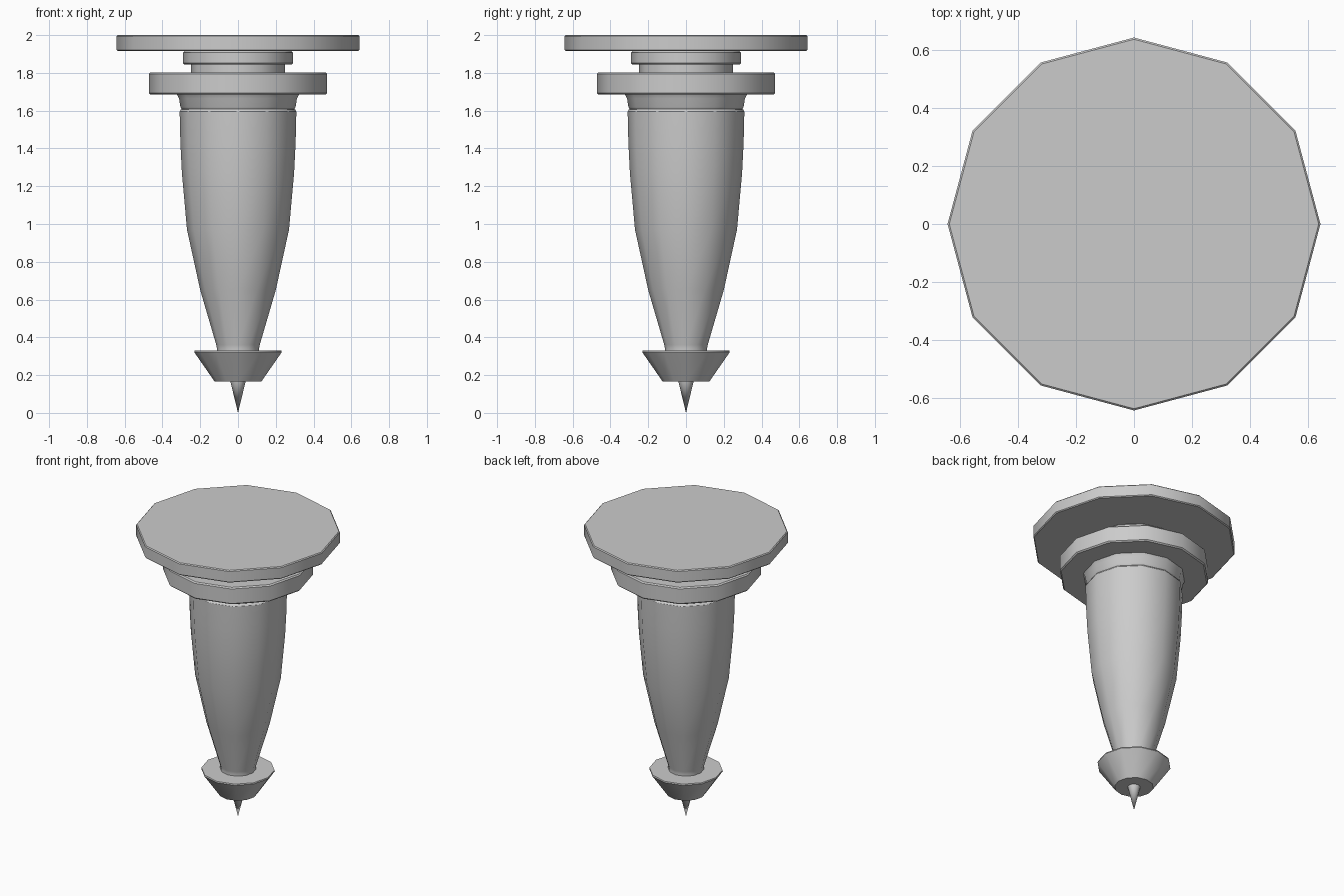
import bpy, bmesh, math

if "Cube" in bpy.data.objects:
    bpy.data.objects.remove(bpy.data.objects["Cube"])

SIDES = 12


def lathe(name, profile):
    """Spin (radius, z) points, listed bottom to top, into a 12-sided shell."""
    bm = bmesh.new()
    rings = []
    for r, z in profile:
        n = SIDES if r > 0 else 1
        rings.append([bm.verts.new((r * math.cos(i * math.tau / SIDES),
                                    r * math.sin(i * math.tau / SIDES), z))
                      for i in range(n)])
    for a, b in zip(rings, rings[1:]):
        for i in range(SIDES):
            j = (i + 1) % SIDES
            if len(a) == 1:
                bm.faces.new((a[0], b[j], b[i]))
            elif len(b) == 1:
                bm.faces.new((a[i], a[j], b[0]))
            else:
                bm.faces.new((a[i], a[j], b[j], b[i]))
    mesh = bpy.data.meshes.new(name)
    bm.to_mesh(mesh)
    bm.free()
    obj = bpy.data.objects.new(name, mesh)
    bpy.context.collection.objects.link(obj)
    bpy.ops.object.select_all(action='DESELECT')
    obj.select_set(True)
    bpy.context.view_layer.objects.active = obj
    bpy.ops.object.shade_smooth_by_angle(angle=math.radians(31))
    return obj


def disc(name, r, z0, z1, r_below, r_above, b=0.008):
    """Flat ring with a small bevel, open where it meets its neighbours."""
    return lathe(name, [(r_below, z0), (r - b, z0), (r, z0 + b),
                        (r, z1 - b), (r - b, z1), (r_above, z1)])


# Needle point
lathe("tip", [(0, 0), (0.04, 0.165)])

# Flared foot cup
lathe("foot", [(0.04, 0.165), (0.123, 0.165), (0.232, 0.322),
               (0.23, 0.33), (0.112, 0.33)])

# Tapered body with a thin neck at its base
lathe("body", [(0.112, 0.33), (0.112, 0.345), (0.115, 0.36), (0.2, 0.65),
               (0.27, 0.97), (0.297, 1.27), (0.305, 1.43), (0.309, 1.595),
               (0.303, 1.605), (0.298, 1.608)])

# Collar flaring up under the wide flange
lathe("collar", [(0.298, 1.608), (0.305, 1.62), (0.312, 1.665), (0.322, 1.685)])

# Stacked rings
disc("flange", 0.472, 1.685, 1.802, 0.322, 0.25)
lathe("neck", [(0.25, 1.802), (0.25, 1.845)])
disc("upper_ring", 0.292, 1.845, 1.915, 0.25, 0.284)

# Large top plate
disc("top_plate", 0.642, 1.915, 2.0, 0.284, 0, b=0.006)
